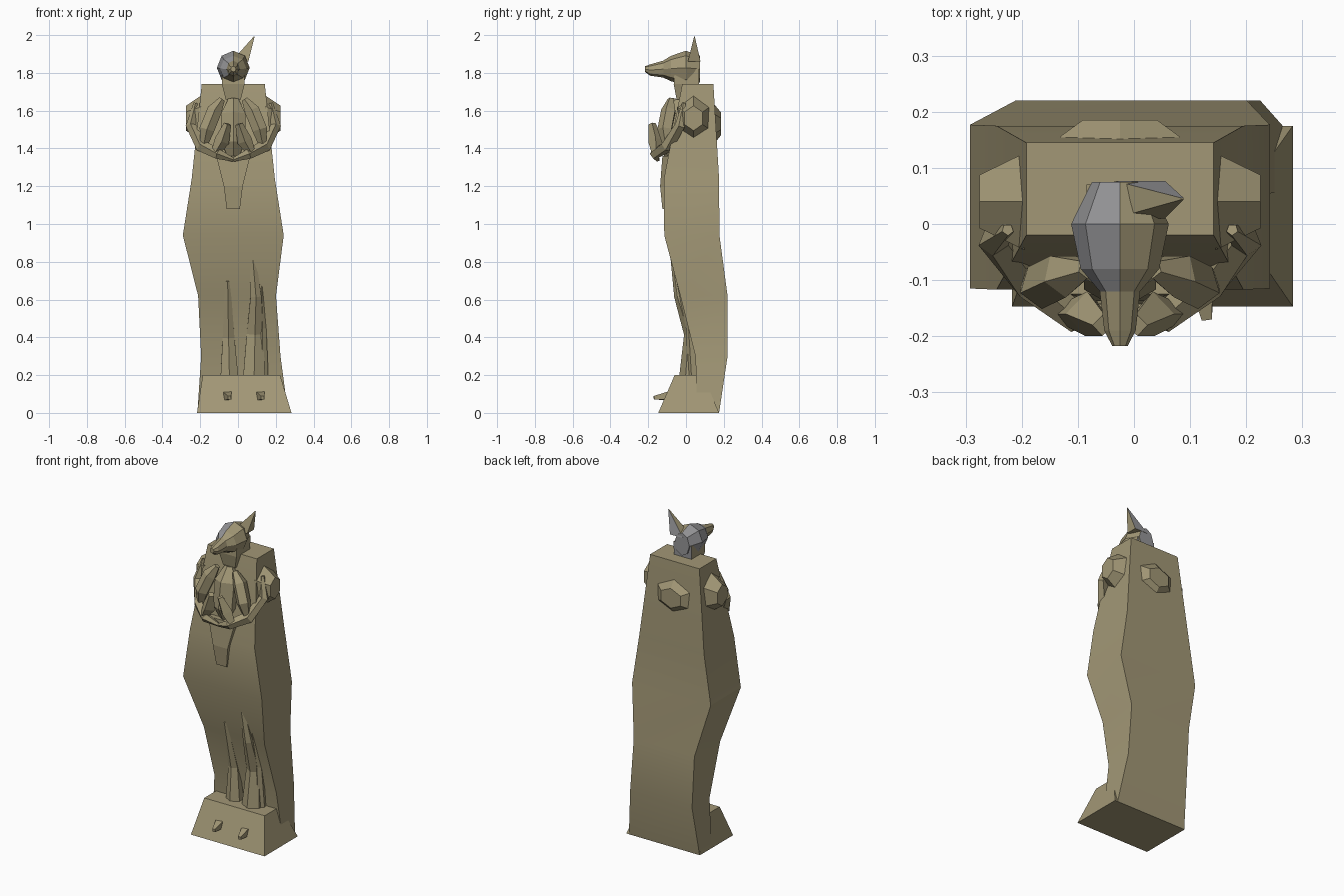
import bpy, bmesh, math
from mathutils import Vector

cube = bpy.data.objects.get("Cube")
if cube:
    bpy.data.objects.remove(cube, do_unlink=True)

# The figure's own middle line
MIDDLE = Vector((-.025, 0, 0))
SIDES = {"left": 1, "right": -1}


def material(name, rgb):
    mat = bpy.data.materials.new(name)
    mat.use_nodes = True
    mat.diffuse_color = (*rgb, 1)
    shader = mat.node_tree.nodes["Principled BSDF"]
    shader.inputs["Base Color"].default_value = (*rgb, 1)
    return mat


STONE = material("khaki stone", (.36, .31, .18))
GREY = material("bare grey", (.3, .3, .31))


def loft(name, rings, is_grey=None, smooth=False):
    """Skin a list of equal-length rings and cap both ends."""
    bm = bmesh.new()
    loops = [[bm.verts.new(MIDDLE + Vector(point)) for point in ring] for ring in rings]
    for lower, upper in zip(loops, loops[1:]):
        for i in range(len(lower)):
            bm.faces.new((lower[i - 1], lower[i], upper[i], upper[i - 1]))
    bm.faces.new(loops[0])
    bm.faces.new(loops[-1])
    bmesh.ops.recalc_face_normals(bm, faces=bm.faces)
    if is_grey:
        for face in bm.faces:
            centre = face.calc_center_median() - MIDDLE
            face.material_index = int(is_grey(centre, face.normal))
    mesh = bpy.data.meshes.new(name)
    bm.to_mesh(mesh)
    bm.free()
    mesh.materials.append(STONE)
    mesh.materials.append(GREY)
    obj = bpy.data.objects.new(name, mesh)
    bpy.context.collection.objects.link(obj)
    if smooth:
        bpy.ops.object.select_all(action='DESELECT')
        bpy.context.view_layer.objects.active = obj
        obj.select_set(True)
        bpy.ops.object.shade_smooth_by_angle(angle=math.radians(18))


def box(z, half, front, back, shift=0):
    """Rectangular level section."""
    left, right = shift - half, shift + half
    return [(left, front, z), (right, front, z), (right, back, z), (left, back, z)]


def circle(centre, across, up, count):
    """Regular outline spanned by two half-axis vectors."""
    angles = (math.tau * i / count for i in range(count))
    return [centre + across * math.sin(a) + up * math.cos(a) for a in angles]


def spindle(t):
    return math.sin(math.pi * t)


def taper(t):
    return 1.1 - t


def limb(name, radius, path, swell=spindle, count=5):
    """Faceted limb whose thickness follows the swell rule along its path."""
    points = [Vector(p) for p in path]
    last = len(points) - 1
    rings = []
    for k, point in enumerate(points):
        along = points[min(k + 1, last)] - points[max(k - 1, 0)]
        across = along.cross(Vector((0, 1, .01))).normalized()
        depth = along.cross(across).normalized()
        size = radius * swell((k + .5) / len(points))
        rings.append(circle(point, across * size, depth * size, count))
    loft(name, rings)


def limb_pair(part, radius, path, swell=spindle, count=5):
    for label, side in SIDES.items():
        mirrored = [(side * x, y, z) for x, y, z in path]
        limb(f"{label}_{part}", radius, mirrored, swell, count)


def lump(name, centre, outward, across, up):
    """Six-sided boss that narrows as it leaves the wall."""
    centre, outward, across, up = map(Vector, (centre, outward, across, up))
    loft(name, [circle(centre, across, up, 6),
                circle(centre + outward, across * .55, up * .55, 6)])


# Tapering slab body
loft("body", [
    box(0, .24, .06, .175, .05),
    box(.3, .21, .05, .22, .04),
    box(.62, .206, -.03, .22, .02),
    box(.94, .267, -.115, .177),
    box(1.24, .22, -.117, .175),
    box(1.74, .167, -.02, .145)], smooth=True)

# Sloping plinth under the feet
loft("plinth", [box(0, .25, -.147, .175, .058), box(.2, .205, -.06, .09, .043)])

# Legs emerging from the slab, and toes
limb("left_leg", .07, [(.11, .03, .17), (.115, .04, .42), (.12, -.03, .62),
                       (.1, -.07, .86)], taper, 6)
limb("left_shin_ridge", .035, [(.155, .04, .18), (.155, .02, .45), (.15, -.06, .8)], taper)
limb("right_leg", .06, [(-.02, .04, .17), (-.025, .04, .4), (-.03, -.04, .7)], taper, 6)
for label, x in (("left", .145), ("right", -.03)):
    limb(label + "_toe", .036, [(x, -.1, .09), (x + .01, -.17, .08)], taper, 4)

# Hanging panel below the hands
loft("apron", [box(1.08, .035, -.125, -.1), box(1.2, .05, -.137, -.1),
               box(1.36, .09, -.125, -.08)])

# Shoulder and back lumps
for label, side in SIDES.items():
    lump(label + "_shoulder", (side * .17, .04, 1.56), (side * .08, 0, 0),
         (0, .1, 0), (0, 0, .12))
lump("back_lump", (0, .145, 1.53), (0, .04, 0), (.14, 0, 0), (0, 0, .11))

# Upper arms sweep round to the chest; forearms and hands fold upward
limb_pair("upper_arm", .035, [(.2, -.01, 1.64), (.225, -.03, 1.52), (.165, -.1, 1.41),
                              (.08, -.165, 1.37), (0, -.15, 1.34)])
limb_pair("forearm", .045, [(.16, -.1, 1.4), (.14, -.11, 1.5), (.1, -.09, 1.6),
                            (.06, -.08, 1.66)])
limb_pair("hand", .04, [(.1, -.16, 1.37), (.06, -.16, 1.44), (.03, -.18, 1.53)], count=4)
limb("breast", .08, [(0, -.08, 1.35), (0, -.08, 1.43), (0, -.06, 1.58), (0, -.04, 1.66)],
     count=6)


# Head: sections from muzzle to nape, with the right half grey
def head_section(y, half, z, height):
    return circle(Vector((0, y, z)), Vector((half, 0, 0)), Vector((0, 0, height)), 8)


loft("head", [
    head_section(-.217, .014, 1.82, .015),
    head_section(-.19, .028, 1.815, .03),
    head_section(-.12, .036, 1.82, .045),
    head_section(-.08, .07, 1.823, .067),
    head_section(0, .087, 1.827, .09),
    head_section(.075, .05, 1.82, .07)],
    is_grey=lambda c, n: (c.x < 0 and c.y > -.12 and c.z > 1.78) or n.y > .6)

# Neck, grey at the nape
loft("neck", [box(1.66, .04, -.05, .04), box(1.74, .06, -.065, .068),
              box(1.82, .06, -.06, .07)], is_grey=lambda c, n: n.y > .6)

# Single upright ear, drawn from its root to a point
root = [Vector(p) for p in box(1.86, .045, .01, .077, .035)]
tip = Vector((.115, .045, 2))
loft("left_ear", [[p.lerp(tip, t) for p in root] for t in (0, .55, .95)],
     is_grey=lambda c, n: n.y > .5)
